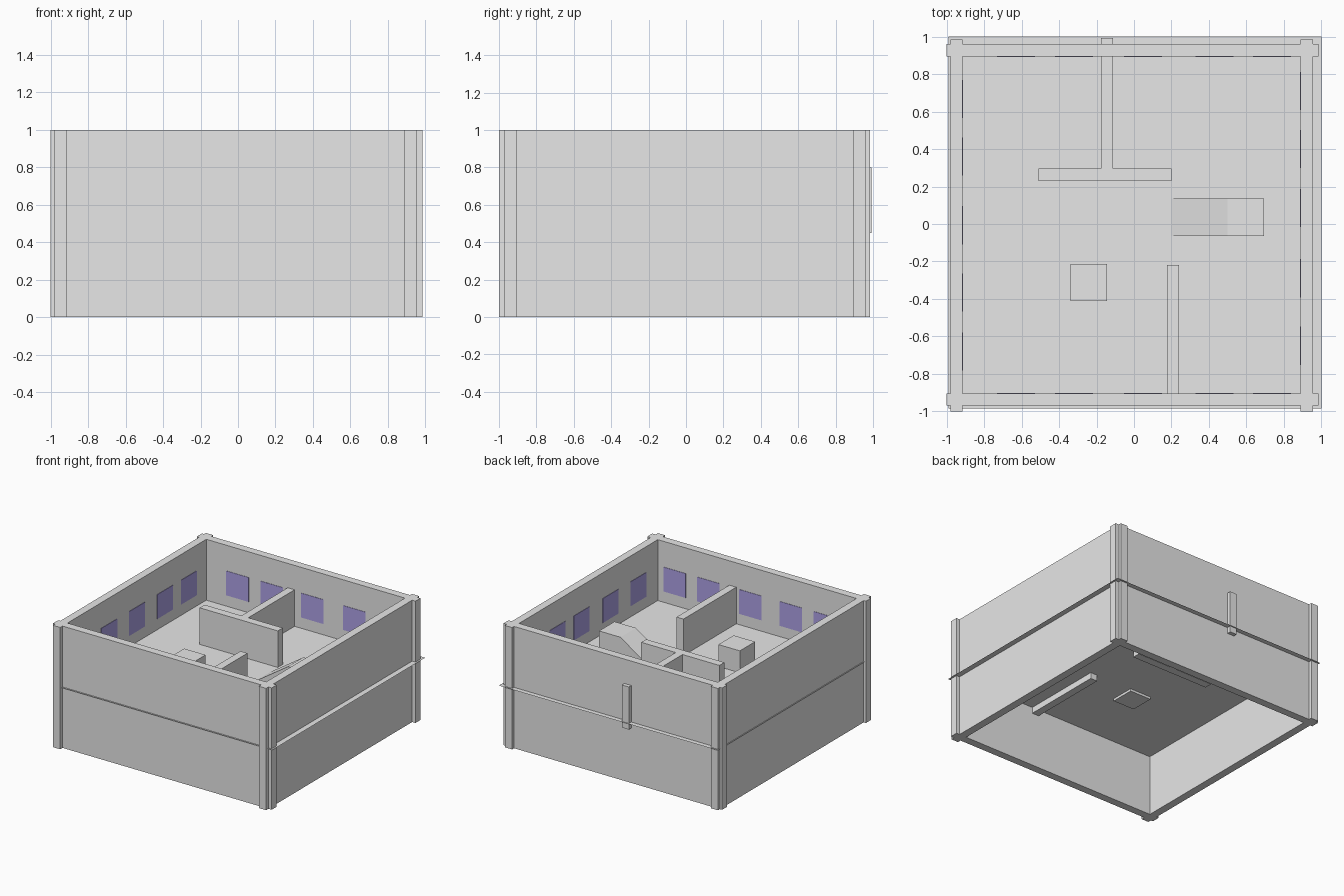
import bpy
import bmesh

old = bpy.data.objects.get("Cube")
if old:
    bpy.data.objects.remove(old, do_unlink=True)


def make_material(name, rgb):
    mat = bpy.data.materials.new(name)
    mat.use_nodes = True
    color = (*rgb, 1)
    mat.diffuse_color = color
    mat.node_tree.nodes["Principled BSDF"].inputs["Base Color"].default_value = color
    return mat


grey = make_material("plain_grey", (0.8, 0.8, 0.8))
purple = make_material("window_purple", (0.47, 0.40, 0.88))


def finish(name, bm, mat):
    bmesh.ops.recalc_face_normals(bm, faces=bm.faces)
    mesh = bpy.data.meshes.new(name)
    bm.to_mesh(mesh)
    bm.free()
    mesh.materials.append(mat)
    obj = bpy.data.objects.new(name, mesh)
    bpy.context.collection.objects.link(obj)
    return obj


def box(name, xs, ys, zs, mat=grey):
    """Box between pairs of limits on each axis."""
    bm = bmesh.new()
    bmesh.ops.create_cube(bm, size=1)
    for v in bm.verts:
        for axis, (low, high) in enumerate((xs, ys, zs)):
            v.co[axis] = high if v.co[axis] > 0 else low
    return finish(name, bm, mat)


# Outer walls, crossing at the corners
FULL = (0, 1)
SPAN = (-1, 0.985)
box("left_wall", (0.89, 0.955), SPAN, FULL)
box("right_wall", (-0.98, -0.915), SPAN, FULL)
box("front_wall", SPAN, (-0.97, -0.905), FULL)
box("back_wall", SPAN, (0.895, 0.96), FULL)

# Floor: one thin sheet reaching just past the walls
FLOOR = 0.5
bm = bmesh.new()
corners = ((-0.99, -0.985), (1, -0.985), (1, 1), (-0.99, 1))
bm.faces.new([bm.verts.new((x, y, FLOOR)) for x, y in corners])
bmesh.ops.recalc_face_normals(bm, faces=bm.faces)
floor = finish("floor", bm, grey)
if floor.data.polygons[0].normal.z < 0:
    floor.data.flip_normals()

# Inner partitions, sunk slightly through the floor
LOW = (0.45, 0.8)
box("cross_partition", (-0.51, 0.2), (0.23, 0.295), LOW)
box("back_partition", (-0.175, -0.113), (0.295, 0.992), LOW)
box("front_partition", (0.177, 0.24), (-0.905, -0.22), LOW)

# Crate
box("crate", (-0.34, -0.145), (-0.41, -0.213), (0.48, 0.68))

# Ramp with a flat landing, extruded from its side profile
bm = bmesh.new()
profile = ((0.2, FLOOR), (0.695, FLOOR), (0.695, 0.7), (0.5, 0.7))
side = bm.faces.new([bm.verts.new((x, -0.065, z)) for x, z in profile])
ext = bmesh.ops.extrude_face_region(bm, geom=[side], use_keep_orig=True)
moved = [g for g in ext["geom"] if isinstance(g, bmesh.types.BMVert)]
bmesh.ops.translate(bm, verts=moved, vec=(0, 0.2, 0))
finish("ramp", bm, grey)

# Window plates on the inner wall faces
HALF, THIN = 0.102, 0.003
PANE = (0.59, 0.79)
for i, c in enumerate((-0.63, -0.32, 0.048, 0.43, 0.736), 1):
    xs = (c - HALF, c + HALF)
    box(f"front_window_{i}", xs, (-0.905, -0.905 + THIN), PANE, purple)
    box(f"back_window_{i}", xs, (0.895 - THIN, 0.895), PANE, purple)
for i, c in enumerate((-0.68, -0.365, -0.007, 0.36, 0.667), 1):
    ys = (c - HALF, c + HALF)
    box(f"right_window_{i}", (-0.915, -0.915 + THIN), ys, PANE, purple)
for i, c in enumerate((-0.65, -0.29, 0.085, 0.40, 0.71), 1):
    ys = (c - HALF, c + HALF)
    box(f"left_window_{i}", (0.89 - THIN, 0.89), ys, PANE, purple)
